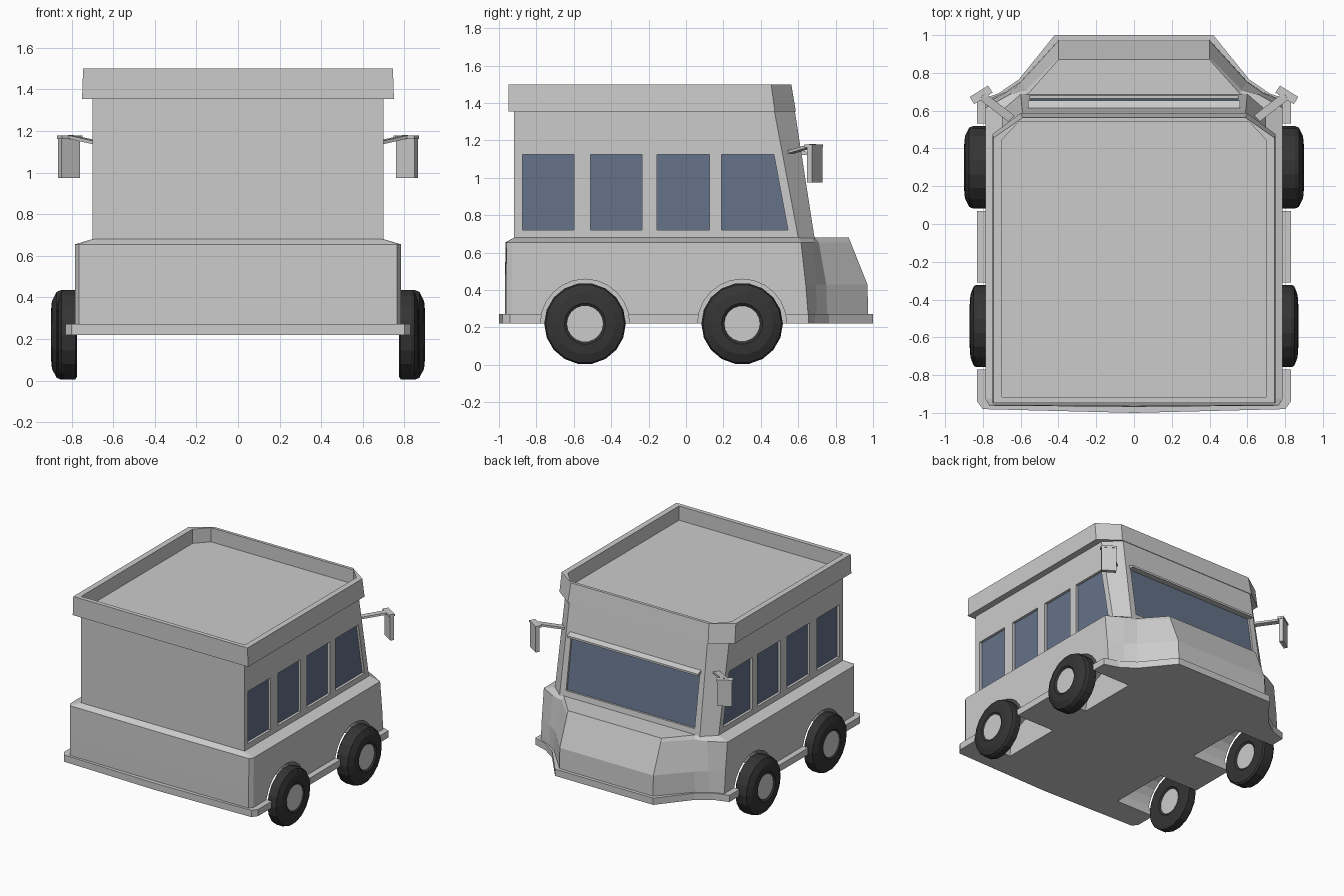
import bpy, bmesh, math
from mathutils import Vector, Matrix

if "Cube" in bpy.data.objects:
    bpy.data.objects.remove(bpy.data.objects["Cube"])


def material(name, rgb):
    m = bpy.data.materials.new(name)
    m.diffuse_color = (*rgb, 1)
    m.use_nodes = True
    m.node_tree.nodes["Principled BSDF"].inputs["Base Color"].default_value = m.diffuse_color
    return m


GLASS = material("dark_glass", (0.13, 0.17, 0.25))
RUBBER = material("rubber", (0.035, 0.035, 0.035))


def finish(name, bm, mat=None, mirror=False):
    bmesh.ops.recalc_face_normals(bm, faces=bm.faces)
    me = bpy.data.meshes.new(name)
    bm.to_mesh(me)
    bm.free()
    ob = bpy.data.objects.new(name, me)
    bpy.context.collection.objects.link(ob)
    if mat:
        me.materials.append(mat)
    if mirror:
        mod = ob.modifiers.new("mirror", 'MIRROR')
        mod.use_mirror_merge = False
    return ob


def skin(bm, rings, caps=True):
    """Join equal-length rings of 3D points into a tube, closed at both ends."""
    vs = [[bm.verts.new(p) for p in r] for r in rings]
    n = len(vs[0])
    for a, b in zip(vs, vs[1:]):
        for i in range(n):
            j = (i + 1) % n
            bm.faces.new((a[i], a[j], b[j], b[i]))
    if caps:
        bm.faces.new(vs[0])
        bm.faces.new(vs[-1])


def loft(name, levels):
    """levels: (z, half outline from rear centre to front centre)."""
    bm = bmesh.new()
    rings = []
    for z, half in levels:
        full = half + [(-x, y) for x, y in reversed(half) if x]
        rings.append([(x, y, z) for x, y in full])
    skin(bm, rings)
    return finish(name, bm)


def prism(bm, yz, x0, x1):
    skin(bm, [[(x, y, z) for y, z in yz] for x in (x0, x1)])


def cut(ob, cutter):
    cutter.hide_render = True
    cutter.hide_viewport = False
    cutter.display_type = 'WIRE'
    mod = ob.modifiers.new("cut", 'BOOLEAN')
    mod.operation = 'DIFFERENCE'
    mod.solver = 'EXACT'
    mod.object = cutter


# lower body with hood
body = loft("lower_body", [
    (0.24, [(0, -.968), (.765, -.962), (.785, -.93), (.785, .655), (.68, .70), (.60, .755), (.40, .975), (0, .975)]),
    (0.43, [(0, -.968), (.765, -.962), (.785, -.93), (.785, .64), (.68, .695), (.60, .75), (.40, .97), (0, .97)]),
    (0.655, [(0, -.965), (.765, -.96), (.785, -.93), (.785, .615), (.66, .685), (.57, .71), (.40, .88), (0, .88)]),
    (0.68, [(0, -.92), (.69, -.92), (.70, -.91), (.70, .60), (.60, .68), (.56, .69), (.40, .87), (0, .87)]),
])

# skirt and bumper plate
skirt = loft("skirt", [(z, [(0, -1), (.80, -.98), (.83, -.94), (.83, .655), (.72, .69),
                            (.61, .765), (.42, 1.0), (0, 1.0)]) for z in (0.22, 0.272)])

# cabin with slanted front and chamfered pillars
cabin = loft("cabin", [
    (0.66, [(0, -.92), (.70, -.92), (.70, .604), (.60, .69), (0, .69)]),
    (1.37, [(0, -.92), (.70, -.92), (.70, .47), (.59, .58), (0, .58)]),
])

# roof tray with raised rim
loft("roof_rim", [
    (1.355, [(0, -.948), (.75, -.948), (.75, .475), (.60, .587), (0, .587)]),
    (1.50, [(0, -.948), (.745, -.948), (.745, .455), (.59, .563), (0, .563)]),
    (1.50, [(0, -.915), (.70, -.915), (.70, .445), (.61, .54), (0, .54)]),
    (1.39, [(0, -.915), (.70, -.915), (.70, .445), (.61, .54), (0, .54)]),
])

# side windows: recesses and panes
Z0, Z1 = 0.722, 1.125
windows = [(-.875, -.60, -.60), (-.51, -.235, -.235), (-.155, .125, .125), (.19, .545, .47)]
pockets, panes = bmesh.new(), bmesh.new()
for rear, low, high in windows:
    shape = [(rear, Z0), (low, Z0), (high, Z1), (rear, Z1)]
    prism(pockets, shape, .67, .80)
    prism(panes, shape, .66, .68)
cut(cabin, finish("window_cutter", pockets, mirror=True))
finish("side_windows", panes, GLASS, mirror=True)


# windscreen: recess and pane parallel to the slanted front
def front_y(z):
    return .69 - (z - .66) * .11 / .71


def slab(near, far):
    return [(front_y(Z0) + near, Z0), (front_y(Z0) + far, Z0),
            (front_y(Z1) + far, Z1), (front_y(Z1) + near, Z1)]


bm = bmesh.new()
prism(bm, slab(-.03, .1), -.55, .55)
cut(cabin, finish("windscreen_cutter", bm))
bm = bmesh.new()
prism(bm, slab(-.04, -.015), -.55, .55)
finish("windscreen", bm, GLASS)

# visor bar above the windscreen
bm = bmesh.new()
prism(bm, [(.60, 1.125), (.655, 1.12), (.655, 1.135), (.60, 1.155)], -.56, .56)
finish("windscreen_visor", bm)

# wheel arches cut through body and skirt
AXLES = [("rear", -.54, .775, .095), ("front", .30, .775, .125)]
CZ = 0.22
bm = bmesh.new()
for _, y, _, _ in AXLES:
    ring = [(y + .238 * math.cos(a), CZ + .238 * math.sin(a))
            for a in (math.tau * i / 24 for i in range(24))]
    prism(bm, ring, .50, 1.0)
arches = finish("wheel_arch_cutter", bm, mirror=True)
cut(body, arches)
cut(skirt, arches)

# wheels: turned tyre profile (fraction of width, radius) and hub
SIDES = 18
TYRE = [(.12, .095), (0, .11), (0, .205), (.08, .218), (.62, .218), (.78, .21), (.96, .165), (1, .11), (.9, .095)]
for label, y, x0, width in AXLES:
    def turned(profile):
        return [[(x0 + f * width, y + r * math.cos(math.tau * i / SIDES), CZ + r * math.sin(math.tau * i / SIDES))
                 for i in range(SIDES)] for f, r in profile]
    bm = bmesh.new()
    skin(bm, turned(TYRE), caps=False)
    finish(label + "_tyres", bm, RUBBER, mirror=True)
    bm = bmesh.new()
    skin(bm, turned([(.08, .096), (.92, .096)]))
    finish(label + "_hubs", bm, mirror=True)


# wing mirrors: bent arm and hanging plate
def beam(bm, a, b, w, h):
    a, b = Vector(a), Vector(b)
    d = b - a
    side = d.cross(Vector((0, 0, 1))).normalized()
    up = side.cross(d).normalized()
    rot = Matrix((d.normalized(), side, up)).transposed().to_4x4()
    bmesh.ops.create_cube(bm, size=1, matrix=Matrix.Translation((a + b) / 2) @ rot @ Matrix.Diagonal((d.length, w, h, 1)))


bm = bmesh.new()
beam(bm, (.64, .55, 1.135), (.805, .678, 1.172), .045, .016)
plate = Matrix.Translation((.812, .688, 0)) @ Matrix.Rotation(math.radians(-32), 4, 'Z')
bmesh.ops.create_cube(bm, size=1, matrix=plate @ Matrix.Translation((0, 0, 1.07)) @ Matrix.Diagonal((.105, .03, .19, 1)))
bmesh.ops.create_cube(bm, size=1, matrix=plate @ Matrix.Translation((0, -.005, 1.17)) @ Matrix.Diagonal((.115, .045, .016, 1)))
finish("wing_mirrors", bm, mirror=True)
